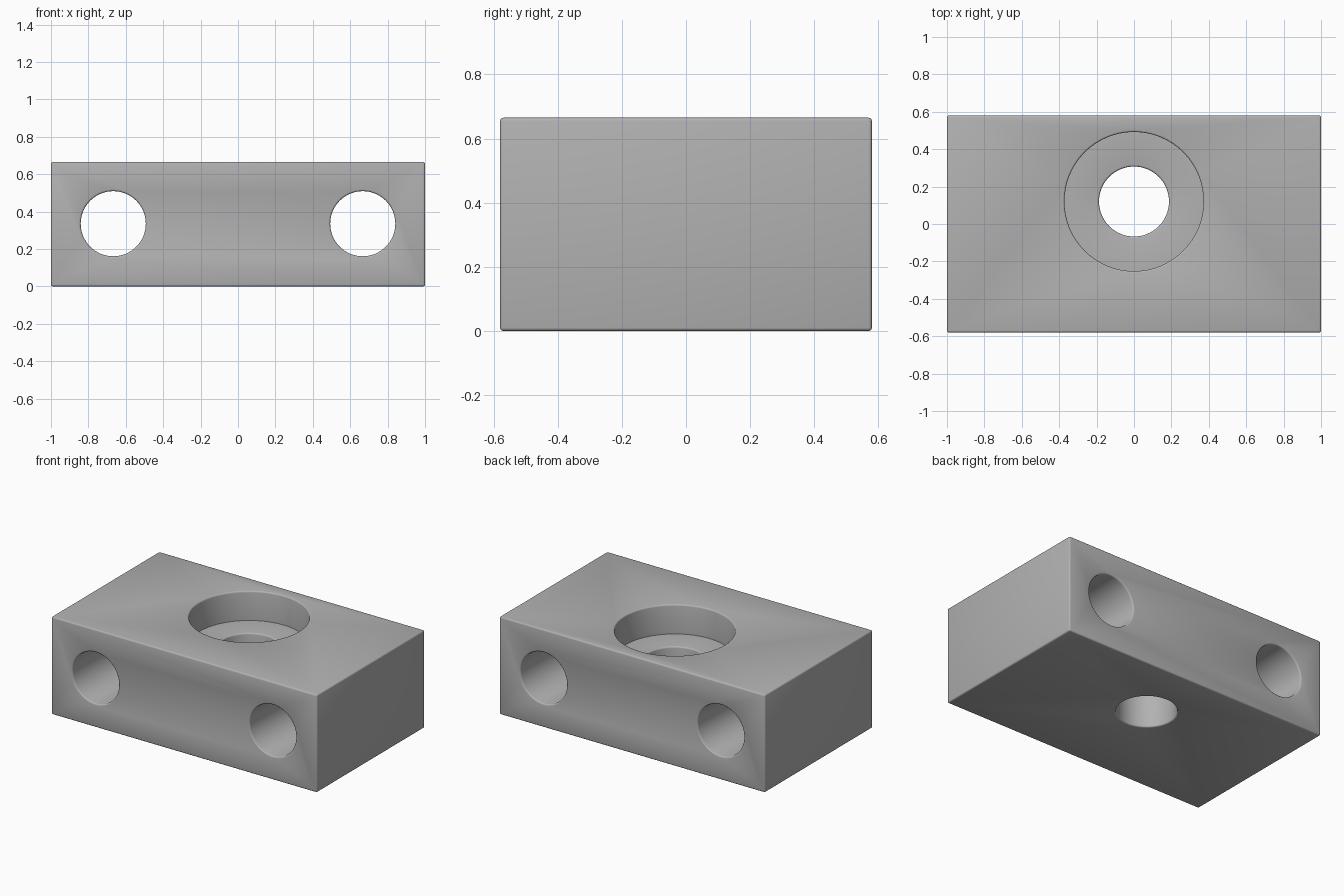
import bpy, bmesh, math
from mathutils import Matrix

if "Cube" in bpy.data.objects:
    bpy.data.objects.remove(bpy.data.objects["Cube"], do_unlink=True)

WIDTH, DEPTH, HEIGHT = 2.0, 1.16, 0.665
ROUND = 0.01          # edge rounding radius
SEGMENTS = 64

grey = bpy.data.materials.new("machined_grey")
grey.use_nodes = True
grey.diffuse_color = (0.445, 0.445, 0.445, 1)
grey.node_tree.nodes["Principled BSDF"].inputs["Base Color"].default_value = grey.diffuse_color


def make_object(name, bm):
    bmesh.ops.recalc_face_normals(bm, faces=bm.faces[:])
    mesh = bpy.data.meshes.new(name)
    bm.to_mesh(mesh)
    bm.free()
    mesh.materials.append(grey)
    obj = bpy.data.objects.new(name, mesh)
    bpy.context.collection.objects.link(obj)
    return obj


def flare(radius, level, direction):
    """Profile points of a rounded hole mouth, from the bore out to the face."""
    arc = [i * math.pi / 6 for i in range(4)]
    pts = [(radius + ROUND * (1 - math.cos(a)),
            level - direction * ROUND * (1 - math.sin(a))) for a in arc]
    return pts + [(radius + ROUND, level + direction * 0.05)]


def lathe(name, profile, matrix):
    """Closed solid of revolution about z, moved into place."""
    bm = bmesh.new()
    rings = [[bm.verts.new((r * math.cos(t), r * math.sin(t), z))
              for t in (2 * math.pi * i / SEGMENTS for i in range(SEGMENTS))]
             for r, z in profile]
    for low, high in zip(rings, rings[1:]):
        for i in range(SEGMENTS):
            j = (i + 1) % SEGMENTS
            bm.faces.new((low[i], low[j], high[j], high[i]))
    bm.faces.new(rings[0])
    bm.faces.new(rings[-1])
    bm.transform(matrix)
    return make_object(name, bm)


# Block with softly rounded edges
bm = bmesh.new()
bmesh.ops.create_cube(bm, size=1)
bm.transform(Matrix.Translation((0, 0, HEIGHT / 2)) @ Matrix.Diagonal((WIDTH, DEPTH, HEIGHT, 1)))
bmesh.ops.bevel(bm, geom=bm.edges[:], offset=ROUND, segments=3, profile=0.5, affect='EDGES')
block = make_object("mounting_block", bm)

# Stepped vertical bore: narrow through hole, wide recess above
FLOOR = HEIGHT - 0.2
step = flare(0.187, FLOOR, 1)[:-1]
profile = flare(0.187, 0, -1)[::-1] + step + [(0.372, FLOOR)] + flare(0.372, HEIGHT, 1)
cutters = [lathe("stepped_bore_cutter", profile, Matrix.Translation((0, 0.12, 0)))]

# Two cross holes running front to back
profile = flare(0.174, -DEPTH / 2, -1)[::-1] + flare(0.174, DEPTH / 2, 1)
for side, x in (("left", 0.667), ("right", -0.667)):
    place = Matrix.Translation((x, 0, 0.335)) @ Matrix.Rotation(math.pi / 2, 4, 'X')
    cutters.append(lathe(side + "_cross_hole_cutter", profile, place))

for cutter in cutters:
    cutter.hide_render = True
    cutter.hide_viewport = True
    cut = block.modifiers.new(cutter.name, 'BOOLEAN')
    cut.operation = 'DIFFERENCE'
    cut.solver = 'EXACT'
    cut.object = cutter

# Bake the cuts, then shade smooth with sharp corners kept
bpy.context.view_layer.update()
bpy.ops.object.select_all(action='DESELECT')
block.select_set(True)
bpy.context.view_layer.objects.active = block
for cutter in cutters:
    bpy.ops.object.modifier_apply(modifier=cutter.name)
    bpy.data.objects.remove(cutter, do_unlink=True)
bpy.ops.object.shade_smooth_by_angle(angle=math.radians(35))
